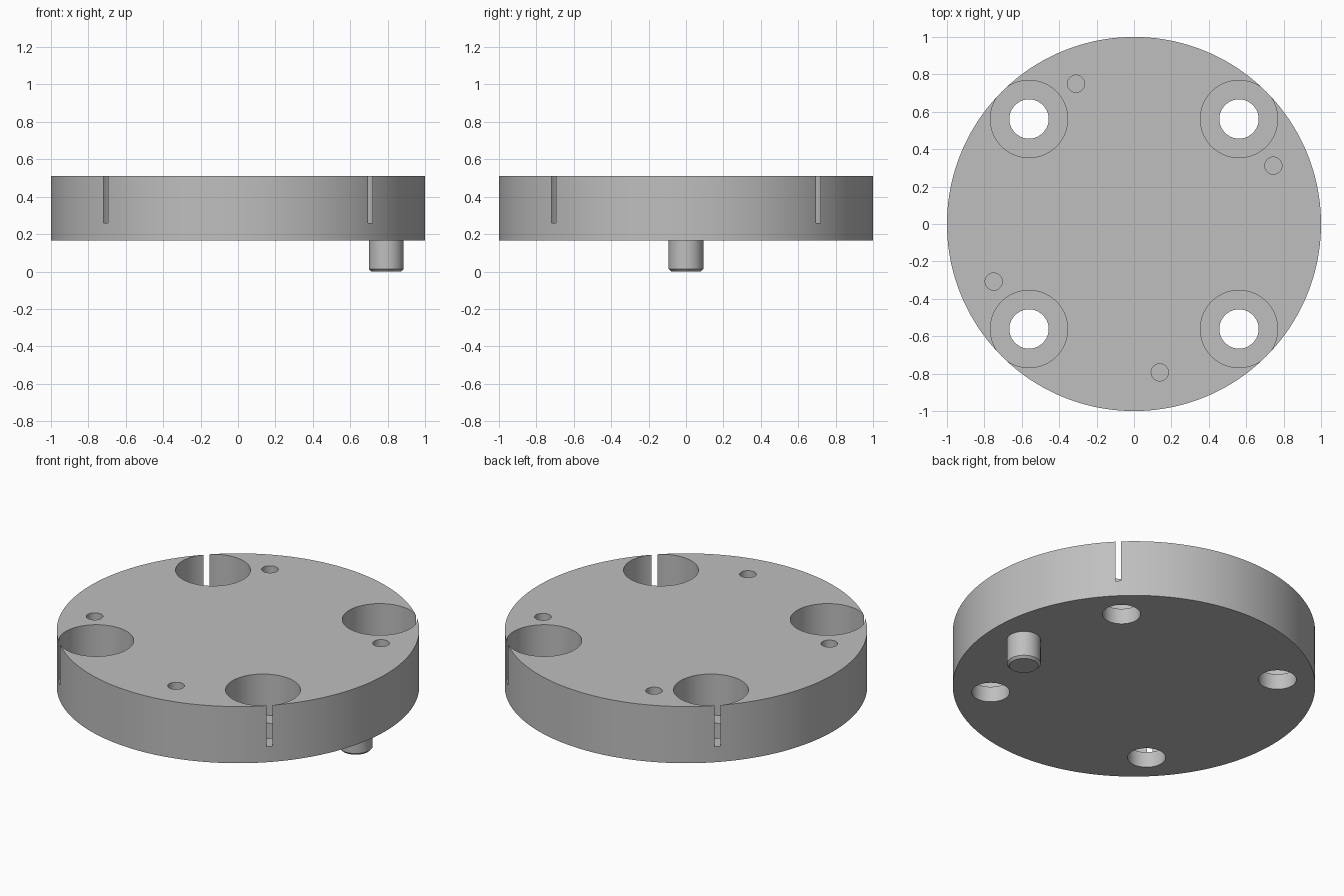
import bpy, math

old = bpy.data.objects.get("Cube")
if old:
    bpy.data.objects.remove(old, do_unlink=True)

# Single plain metal colour
metal = bpy.data.materials.new("grey metal")
metal.use_nodes = True
GREY = (0.52, 0.52, 0.52, 1)
metal.diffuse_color = GREY
metal.node_tree.nodes["Principled BSDF"].inputs["Base Color"].default_value = GREY

BOTTOM, TOP, SEAT = 0.165, 0.51, 0.26


def cylinder(name, radius, x, y, z0, z1, sides):
    bpy.ops.mesh.primitive_cylinder_add(vertices=sides, radius=radius, depth=z1 - z0,
                                        location=(x, y, (z0 + z1) / 2))
    obj = bpy.context.object
    obj.name = name
    obj.data.materials.append(metal)
    return obj


def smooth(obj):
    bpy.ops.object.select_all(action='DESELECT')
    obj.select_set(True)
    bpy.context.view_layer.objects.active = obj
    bpy.ops.object.shade_smooth_by_angle(angle=math.radians(30))


def cut(target, cutter):
    mod = target.modifiers.new(cutter.name, 'BOOLEAN')
    mod.operation = 'DIFFERENCE'
    mod.solver = 'EXACT'
    mod.object = cutter
    cutter.hide_render = True
    bpy.context.view_layer.objects.active = target
    bpy.ops.object.modifier_apply(modifier=mod.name)
    bpy.data.objects.remove(cutter, do_unlink=True)


# Round plate
plate = cylinder("round_plate", 1, 0, 0, BOTTOM, TOP, 256)

# Four counterbored bolt holes; each counterbore just breaks through the rim
reach = 0.794 * math.sqrt(0.5)
for sx in (-1, 1):
    for sy in (-1, 1):
        x, y = sx * reach, sy * reach
        cut(plate, cylinder("counterbore_cutter", 0.2065, x, y, SEAT, TOP + 0.1, 128))
        cut(plate, cylinder("bolt_hole_cutter", 0.105, x, y, BOTTOM - 0.1, SEAT + 0.05, 64))

# Small blind holes in the top face
for x, y in ((-0.31, 0.75), (0.745, 0.312), (-0.75, -0.308), (0.138, -0.793)):
    cut(plate, cylinder("small_hole_cutter", 0.046, x, y, TOP - 0.2, TOP + 0.1, 48))
smooth(plate)

# Locating pin under the plate, with a chamfered tip
pin = cylinder("locating_pin", 0.093, 0.793, 0, 0, BOTTOM + 0.02, 64)
bevel = pin.modifiers.new("tip_chamfer", 'BEVEL')
bevel.width = 0.013
bevel.segments = 1
bevel.limit_method = 'ANGLE'
bevel.angle_limit = math.radians(60)
bpy.ops.object.modifier_apply(modifier=bevel.name)
smooth(pin)
